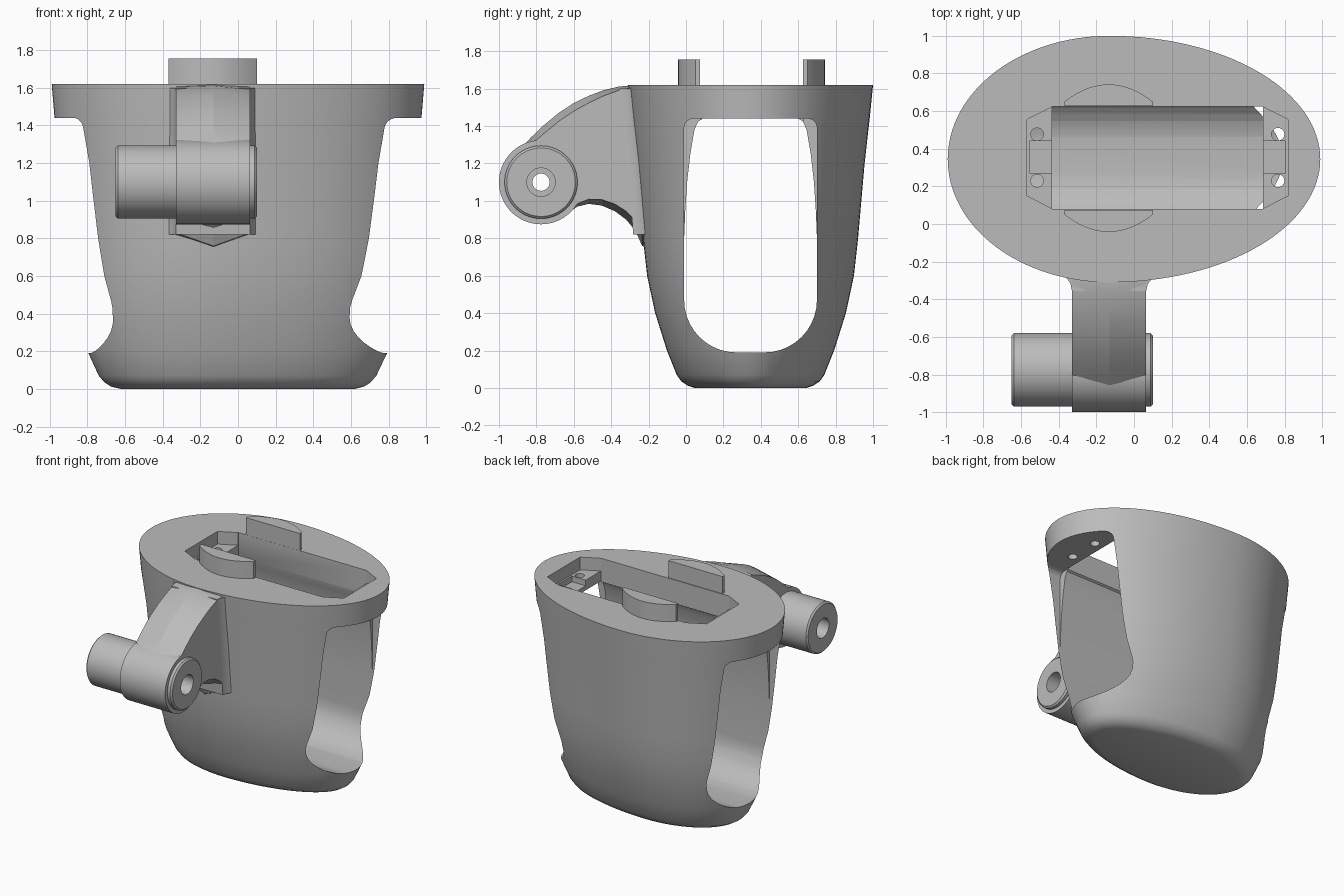
import bpy, bmesh, math
from mathutils import Vector

old = bpy.data.objects.get("Cube")
if old:
    bpy.data.objects.remove(old, do_unlink=True)

grey = bpy.data.materials.new("plain_grey")
grey.use_nodes = True
grey.diffuse_color = (0.5, 0.5, 0.5, 1)
grey.node_tree.nodes["Principled BSDF"].inputs["Base Color"].default_value = (0.5, 0.5, 0.5, 1)


def loft(name, loops):
    """Skin a list of equal-length closed loops and cap both ends."""
    bm = bmesh.new()
    rings = [[bm.verts.new(p) for p in loop] for loop in loops]
    n = len(rings[0])
    for a, b in zip(rings, rings[1:]):
        for i in range(n):
            j = (i + 1) % n
            bm.faces.new((a[i], a[j], b[j], b[i]))
    bm.faces.new(rings[0])
    bm.faces.new(rings[-1])
    bmesh.ops.recalc_face_normals(bm, faces=bm.faces)
    mesh = bpy.data.meshes.new(name)
    bm.to_mesh(mesh)
    bm.free()
    mesh.materials.append(grey)
    obj = bpy.data.objects.new(name, mesh)
    bpy.context.collection.objects.link(obj)
    return obj


def prism_x(name, pts, lo, hi):
    return loft(name, [[(x, y, z) for y, z in pts] for x in (lo, hi)])


def prism_z(name, pts, lo, hi):
    return loft(name, [[(x, y, z) for x, y in pts] for z in (lo, hi)])


def circle(cx, cy, r, n=64):
    return [(cx + r * math.cos(math.tau * i / n), cy + r * math.sin(math.tau * i / n))
            for i in range(n)]


def arc(cx, cy, r, start, n=10):
    return [(cx + r * math.cos(math.radians(start + 90 * i / n)),
             cy + r * math.sin(math.radians(start + 90 * i / n))) for i in range(n + 1)]


def cut(obj, cutters):
    """Subtract the cutters, bake the result and drop the cutters."""
    for c in cutters:
        c.hide_render = True
        mod = obj.modifiers.new("cut", 'BOOLEAN')
        mod.operation, mod.solver, mod.object = 'DIFFERENCE', 'EXACT', c
    dg = bpy.context.evaluated_depsgraph_get()
    mesh = bpy.data.meshes.new_from_object(obj.evaluated_get(dg))
    obj.modifiers.clear()
    obj.data = mesh
    for c in cutters:
        bpy.data.objects.remove(c, do_unlink=True)


def smooth(obj, angle=30):
    obj.data.shade_smooth()
    obj.data.set_sharp_from_angle(angle=math.radians(angle))


# Body: egg-shaped sections (height, left radius, right radius, depth radius)
CX, CY, TOP = -0.13, 0.345, 1.62
sections = [(0, .49, .75, .30), (.012, .545, .80, .335), (.035, .58, .835, .37),
            (.07, .61, .865, .395), (.2, .67, .927, .447), (.4, .73, .985, .51),
            (.6, .757, 1.025, .553), (.8, .78, 1.05, .575), (1.2, .812, 1.078, .61),
            (1.44, .845, 1.105, .637), (TOP, .86, 1.12, .655)]


def egg(z, left, right, depth, n=128):
    loop = []
    for i in range(n):
        c, s = math.cos(math.tau * i / n), math.sin(math.tau * i / n)
        loop.append((CX + (right if c > 0 else left) * c, CY + depth * s, z))
    return loop


body = loft("body", [egg(*s) for s in sections])

# Side window: wide opening at both ends, narrower towards the top in the middle
low, high, rb, rt = 0.19, 1.44, 0.28, 0.05
front, back = -0.01, 0.70
bottom = arc(front + rb, low + rb, rb, 180) + arc(back - rb, low + rb, rb, 270)
window = bottom + arc(back - rt, high - rt, rt, 0, 6) + arc(front + rt, high - rt, rt, 90, 6)
taper = [(0, .8), (.006, .95), (.016, 1.1), (.033, 1.25), (.055, 1.38), (.075, 1.425), (.1, high)]
tunnel = bottom + [(back - d, z) for d, z in taper] + [(front + d, z) for d, z in reversed(taper)]
cutters = [prism_x("tunnel_cutter", tunnel, -1.3, 1.3),
           prism_x("window_cutter_right", window, -1.31, -0.72),
           prism_x("window_cutter_left", window, 0.68, 1.31)]

# Top slot with stepped ledges, screw holes and notches at both ends
MX, y0, y1 = 0.125, 0.08, 0.625
half = 0.56
slot = [(MX - half, y0), (MX + half, y0), (MX + half, y1), (MX - half, y1)]
cutters.append(prism_z("slot_cutter", slot, 1.3, 1.8))
for s in (-1, 1):
    ledge = [(MX + s * .5, y0 + .002), (MX + s * half, y0 + .002), (MX + s * .693, .15),
             (MX + s * .693, .555), (MX + s * half, y1 - .002), (MX + s * .5, y1 - .002)]
    cutters.append(prism_z("ledge_cutter", ledge, 1.52, 1.81))
    notch = [(MX + s * .52, .27), (MX + s * .68, .27), (MX + s * .68, .44), (MX + s * .52, .44)]
    cutters.append(prism_z("notch_cutter", notch, 1.475, 1.7))
    for y in (.23, .477):
        cutters.append(prism_z("hole_cutter", circle(MX + s * .64, y, .034, 24), 1.35, 1.7))
cut(body, cutters)
smooth(body)

# Two curved tabs beside the slot
steps = [i / 12 - 1 for i in range(25)]
curve = [(CX - .005 + .235 * t, .05 - .092 * (1 - t * t)) for t in steps]
tab = curve + [(.10, .074), (-.37, .074)]
for name, mirrored in (("front_tab", False), ("back_tab", True)):
    pts = [(x, .7 - y if mirrored else y) for x, y in tab]
    smooth(prism_z(name, pts, 1.56, 1.755))

# Arm web: ridged along its middle; each point is (y, z, edge inset)
web = [(-.15, 1.617, 0), (-.3, 1.617, -.012), (-.36, 1.611, -.02), (-.44, 1.592, -.03),
       (-.52, 1.562, -.038), (-.6, 1.523, -.043), (-.68, 1.471, -.045), (-.76, 1.405, -.045),
       (-.83, 1.338, -.04), (-.88, 1.285, -.03), (-.95, 1.1, 0), (-.78, .9, 0),
       (-.64, .93, .005), (-.58, .97, .015), (-.52, .984, .025), (-.45, .975, .032),
       (-.38, .945, .038), (-.32, .9, .045), (-.27, .84, .055), (-.235, .76, .07),
       (-.15, .72, .07)]
X0, X1 = -.33, .065
smooth(loft("arm", [[(x, y, z + k * d) for y, z, d in web]
                    for x, k in ((X0, 1), (CX, 0), (X1, 1))]), 15)

# Flared root where the arm meets the body
root = [(-.40, -.25), (-.36, -.29), (-.338, -.32), (X0, -.36),
        (X1, -.36), (.073, -.325), (.095, -.295), (.135, -.25)]
smooth(loft("arm_root", [[(x, y + dy, z) for x, y in root]
                         for z, dy in ((.82, .078), (1.2, .046), (1.6, .005))]))

# Hub and pivot barrel with a stepped bore
HY, HZ = -.775, 1.10
hub = prism_x("hub", circle(HY, HZ, .225, 96), X0, X1)
barrel = loft("pivot_barrel", [[(x, y, z) for y, z in circle(HY, HZ, r, 96)] for x, r in
                               ((-.65, .183), (-.638, .195), (.088, .195), (.10, .183))])


def bore(r, lo, hi):
    return prism_x("bore_cutter", circle(HY, HZ, r, 48), lo, hi)


cut(hub, [bore(.1, -1, 1)])
cut(barrel, [bore(.046, -1, 1), bore(.076, -.9, -.45), bore(.076, -.05, .5)])
# Open the arm web along the pivot axis
cut(bpy.data.objects["arm"], [bore(.1, -1, 1)])
for obj in (hub, barrel):
    smooth(obj)
